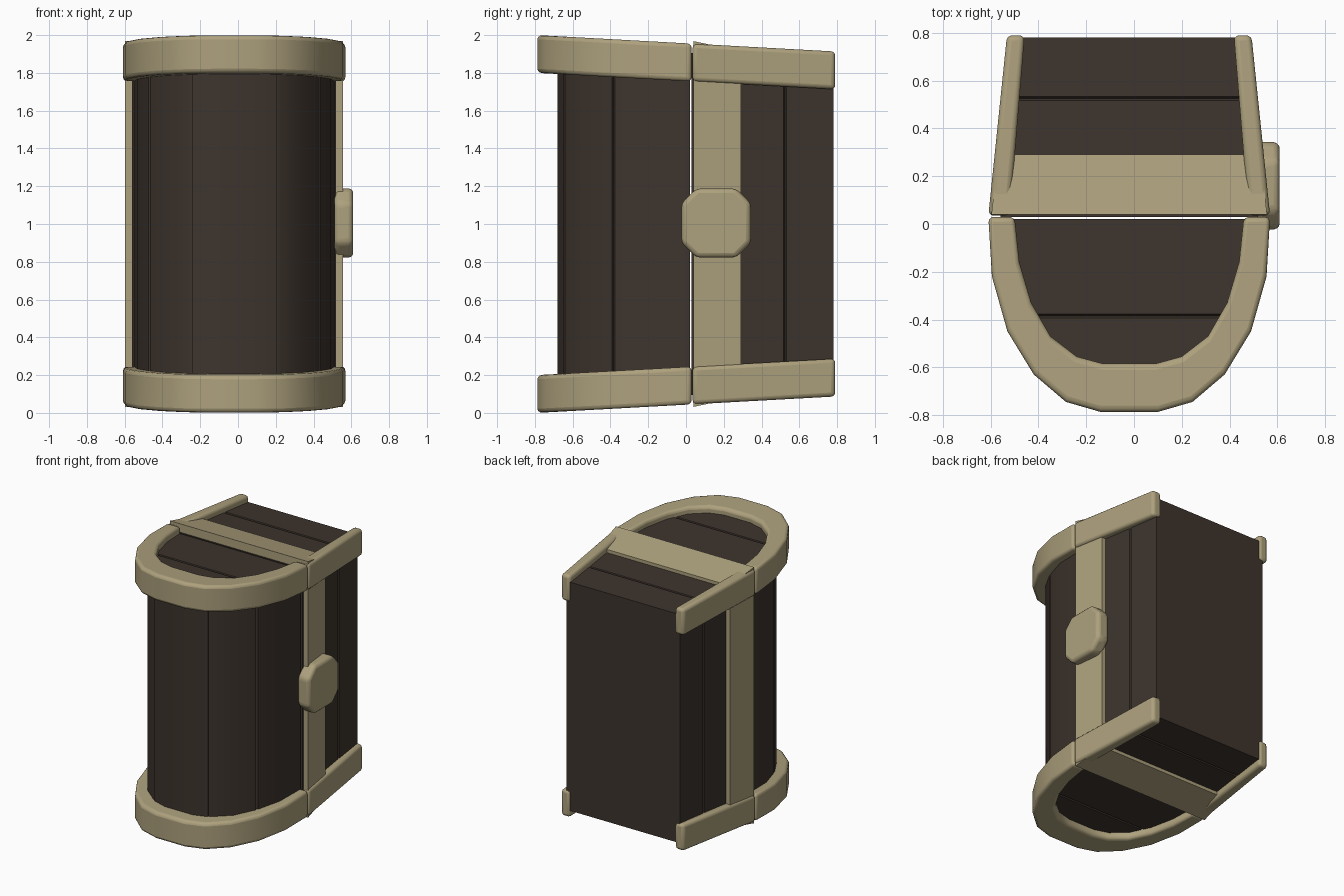
import bpy, bmesh, math

if "Cube" in bpy.data.objects:
    bpy.data.objects.remove(bpy.data.objects["Cube"])

CX = -0.02          # chest centreline, latch sticks out on +x


def material(name, rgb):
    m = bpy.data.materials.new(name)
    m.diffuse_color = (*rgb, 1)
    m.use_nodes = True
    m.node_tree.nodes["Principled BSDF"].inputs["Base Color"].default_value = m.diffuse_color
    return m


WOOD = material("dark_wood", (0.047, 0.034, 0.026))
METAL = material("tan_metal", (0.42, 0.355, 0.205))


def half_len(y):
    # half length of the bands, tapering towards the base
    return 0.955 - 0.055 * (y - 0.03)


def make(name, verts, faces, mat, bevel=0):
    me = bpy.data.meshes.new(name)
    me.from_pydata(verts, [], faces)
    bm = bmesh.new()
    bm.from_mesh(me)
    bmesh.ops.recalc_face_normals(bm, faces=bm.faces)
    bm.to_mesh(me)
    bm.free()
    me.materials.append(mat)
    ob = bpy.data.objects.new(name, me)
    bpy.context.collection.objects.link(ob)
    if bevel:
        b = ob.modifiers.new("bevel", 'BEVEL')
        b.width, b.segments = bevel, 3
        b.limit_method, b.angle_limit = 'ANGLE', math.radians(40)
    bpy.ops.object.select_all(action='DESELECT')
    bpy.context.view_layer.objects.active = ob
    ob.select_set(True)
    bpy.ops.object.shade_smooth_by_angle(angle=math.radians(32))
    return ob


def loft(name, stations, mat):
    # stack of rectangles (y, half width, half length) along y
    verts, faces = [], []
    for y, w, h in stations:
        verts += [(CX + sx * w, y, 1 + sz * h)
                  for sx, sz in ((-1, -1), (1, -1), (1, 1), (-1, 1))]
    for i in range(len(stations) - 1):
        for j in range(4):
            k = (j + 1) % 4
            faces.append((4*i + j, 4*i + k, 4*i + 4 + k, 4*i + 4 + j))
    n = len(verts)
    faces += [(0, 1, 2, 3), (n - 4, n - 3, n - 2, n - 1)]
    return make(name, verts, faces, mat)


def planks(name, profile, seams):
    # wooden block with shallow grooves at the seams
    st = []
    for y, w in profile:
        h = half_len(y) - 0.05
        if y in seams:
            s = seams[y]
            st += [(y - 0.008, w - s * 0.008, h), (y, w - 0.014, h - 0.014),
                   (y + 0.008, w + s * 0.008, h)]
        else:
            st.append((y, w, h))
    return loft(name, st, WOOD)


# wooden lid and base
planks("lid_planks",
       [(-0.68, 0.115), (-0.64, 0.235), (-0.54, 0.36), (-0.385, 0.45),
        (-0.2, 0.512), (0.02, 0.53)], {-0.64: 1.3, -0.385: 0.4})
planks("base_planks", [(0.03, 0.54), (0.525, 0.495), (0.78, 0.475)], {0.525: 0})

# rim around the opening
loft("base_rim", [(0.04, 0.577, 0.968), (0.29, 0.55, 0.915)], METAL)

# arched lid bands and base corner rails at both ends
outer = [(0.59, 0.03), (0.575, -0.22), (0.51, -0.45), (0.40, -0.63),
         (0.265, -0.745), (0.12, -0.787)]
inner = [(0.48, 0.03), (0.46, -0.16), (0.41, -0.33), (0.33, -0.47),
         (0.22, -0.555), (0.11, -0.585)]


def mirrored(half):
    return half + [(-x, y) for x, y in reversed(half)]


def band(name, out, inn, s, mat=METAL):
    verts, faces = [], []
    for (xo, yo), (xi, yi) in zip(out, inn):
        for x, y, d in ((xo, yo, 0), (xi, yi, 0), (xi, yi, 0.2), (xo, yo, 0.2)):
            verts.append((CX + x, y, 1 + s * (half_len(y) - d)))
    n = len(out)
    for i in range(n - 1):
        for j in range(4):
            k = (j + 1) % 4
            faces.append((4*i + j, 4*i + k, 4*i + 4 + k, 4*i + 4 + j))
    faces += [(0, 1, 2, 3), tuple(range(4*n - 4, 4*n))]
    return make(name, verts, faces, mat, 0.022)


for s, end in ((1, "top"), (-1, "bottom")):
    band(f"lid_band_{end}", mirrored(outer), mirrored(inner), s)
    for m, side in ((1, "right"), (-1, "left")):
        band(f"base_rail_{end}_{side}",
             [(m * 0.59, 0.035), (m * 0.512, 0.79)],
             [(m * 0.50, 0.035), (m * 0.438, 0.79)], s)

# octagonal latch on the right side
a, c = 0.183, 0.105
octo = [(a, -c), (a, c), (c, a), (-c, a), (-a, c), (-a, -c), (-c, -a), (c, -a)]
lv = [(x, 0.16 + u, 1.005 + v) for x in (0.51, 0.61) for u, v in octo]
lf = [tuple(range(8)), tuple(range(8, 16))]
lf += [(i, (i + 1) % 8, 8 + (i + 1) % 8, 8 + i) for i in range(8)]
make("latch", lv, lf, METAL, 0.025)
